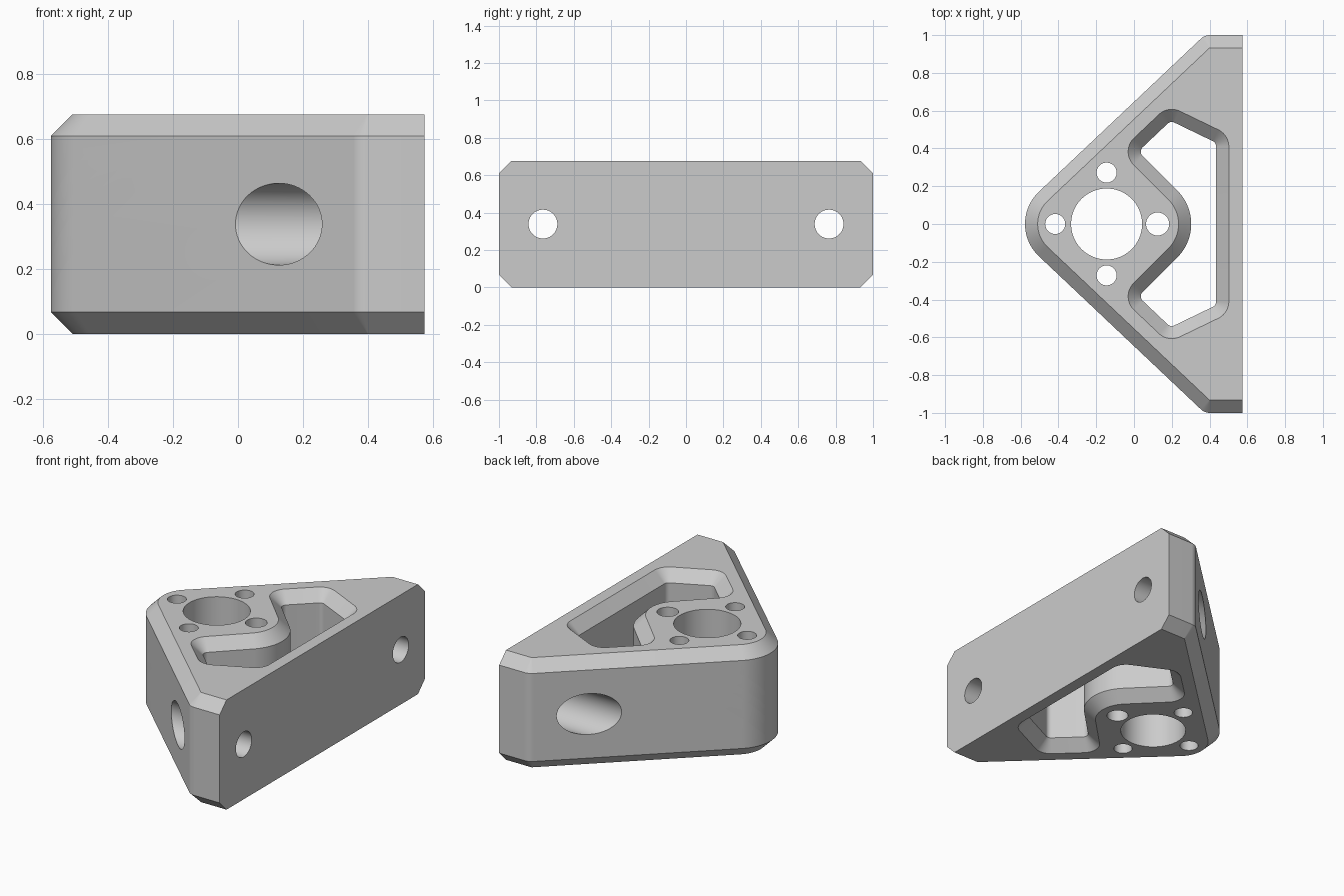
import bpy, bmesh
from math import radians, sin, cos, pi
from mathutils import Vector

if "Cube" in bpy.data.objects:
    bpy.data.objects.remove(bpy.data.objects["Cube"], do_unlink=True)

HEIGHT, CHAMFER, SLANT = 0.677, 0.067, 133.4
MID = HEIGHT / 2


def arc(x, y, r, start, end, steps=14):
    angles = [radians(start + (end - start) * i / steps) for i in range(steps + 1)]
    return [(x + r * cos(a), y + r * sin(a)) for a in angles]


def body_outline(inset):
    r = 0.07 - inset
    return ([(0.575, inset - 1), (0.575, 1 - inset)]
            + arc(0.402, 0.93, r, 90, SLANT)
            + arc(-0.342, 0, 0.235 - inset, SLANT, 360 - SLANT, 32)
            + arc(0.402, -0.93, r, 360 - SLANT, 270))


def pocket_outline(flare):
    r = 0.032 + flare
    return (arc(0.403, -0.41, r, -64.2, 0) + arc(0.403, 0.41, r, 0, 64.2)
            + arc(0.2, 0.508, r, 64.2, SLANT) + arc(0.068, 0.383, r, SLANT, 225)
            + arc(0.054, 0, 0.249 - flare, 45, -45, 24)
            + arc(0.068, -0.383, r, 135, 360 - SLANT)
            + arc(0.2, -0.508, r, 360 - SLANT, 295.8))


def loft(name, rings, along_x=False):
    """Skin a stack of (outline, level) rings into a closed solid."""
    bm = bmesh.new()
    loops = [[bm.verts.new((lv, p[0], p[1]) if along_x else (p[0], p[1], lv))
              for p in pts] for pts, lv in rings]
    n = len(loops[0])
    for a, b in zip(loops, loops[1:]):
        for i in range(n):
            j = (i + 1) % n
            bm.faces.new((a[i], a[j], b[j], b[i]))
    bm.faces.new(loops[0][::-1])
    bm.faces.new(loops[-1])
    bmesh.ops.recalc_face_normals(bm, faces=bm.faces)
    mesh = bpy.data.meshes.new(name)
    bm.to_mesh(mesh)
    bm.free()
    obj = bpy.data.objects.new(name, mesh)
    bpy.context.scene.collection.objects.link(obj)
    return obj


def cut(target, cutter, keep=False):
    mod = target.modifiers.new("cut", 'BOOLEAN')
    mod.operation, mod.solver, mod.object = 'DIFFERENCE', 'EXACT', cutter
    bpy.context.view_layer.update()
    graph = bpy.context.evaluated_depsgraph_get()
    mesh = bpy.data.meshes.new_from_object(target.evaluated_get(graph))
    target.modifiers.clear()
    target.data = mesh
    if not keep:
        bpy.data.objects.remove(cutter, do_unlink=True)


def drill(target, center, radius, lo, hi, along_x=False):
    circle = arc(center[0], center[1], radius, 0, 360, 64)[:-1]
    cut(target, loft("drill", [(circle, lo), (circle, hi)], along_x))


# Chamfered wedge body
body = loft("corner_bracket", [
    (body_outline(CHAMFER), 0), (body_outline(0), CHAMFER),
    (body_outline(0), HEIGHT - CHAMFER), (body_outline(CHAMFER), HEIGHT)])

# Through pocket, flared at both mouths
over = 0.02
cut(body, loft("pocket", [
    (pocket_outline(CHAMFER + over), -over), (pocket_outline(0), CHAMFER),
    (pocket_outline(0), HEIGHT - CHAMFER),
    (pocket_outline(CHAMFER + over), HEIGHT + over)]))

# Main bore and the four screw holes around it
drill(body, (-0.145, 0), 0.188, -0.1, 0.8)
for x, y, r in ((-0.145, 0.272, 0.053), (-0.145, -0.272, 0.053),
                (-0.417, 0, 0.053), (0.125, 0, 0.061)):
    drill(body, (x, y), r, -0.1, 0.8)

# Counterbored mounting holes through the back
for side in (1, -1):
    drill(body, (side * 0.765, MID), 0.126, -0.4, 0.43, True)
    drill(body, (side * 0.765, MID), 0.077, 0.3, 0.7, True)

# Chevron grooves wrapped around the nose, at constant depth
core = loft("groove_core", [(body_outline(0.035), -0.5), (body_outline(0.035), 1.5)])
chevrons = [
    [(0, 0.07), (0.4, 0.49), (0.405, 0.525), (0.385, 0.55), (0.36, 0.555),
     (0.335, 0.545), (0, 0.19)],
    [(0, 0.26), (0.255, 0.52), (0.265, 0.54), (0.25, 0.555), (0.205, 0.555), (0, 0.345)]]
for half in chevrons:
    mirrored = [(-y, z) for y, z in reversed(half[1:-1])]
    groove = loft("groove", [(half + mirrored, -0.8), (half + mirrored, 0.05)], True)
    cut(groove, core, keep=True)
    cut(body, groove)
bpy.data.objects.remove(core, do_unlink=True)

# Plain grey finish
mat = bpy.data.materials.new("plain_grey")
mat.use_nodes = True
mat.diffuse_color = (0.6, 0.6, 0.6, 1)
mat.node_tree.nodes["Principled BSDF"].inputs["Base Color"].default_value = (0.6, 0.6, 0.6, 1)
body.data.materials.clear()
body.data.materials.append(mat)
for poly in body.data.polygons:
    poly.material_index = 0

bpy.ops.object.select_all(action='DESELECT')
body.select_set(True)
bpy.context.view_layer.objects.active = body
bpy.ops.object.shade_smooth_by_angle(angle=radians(25))
